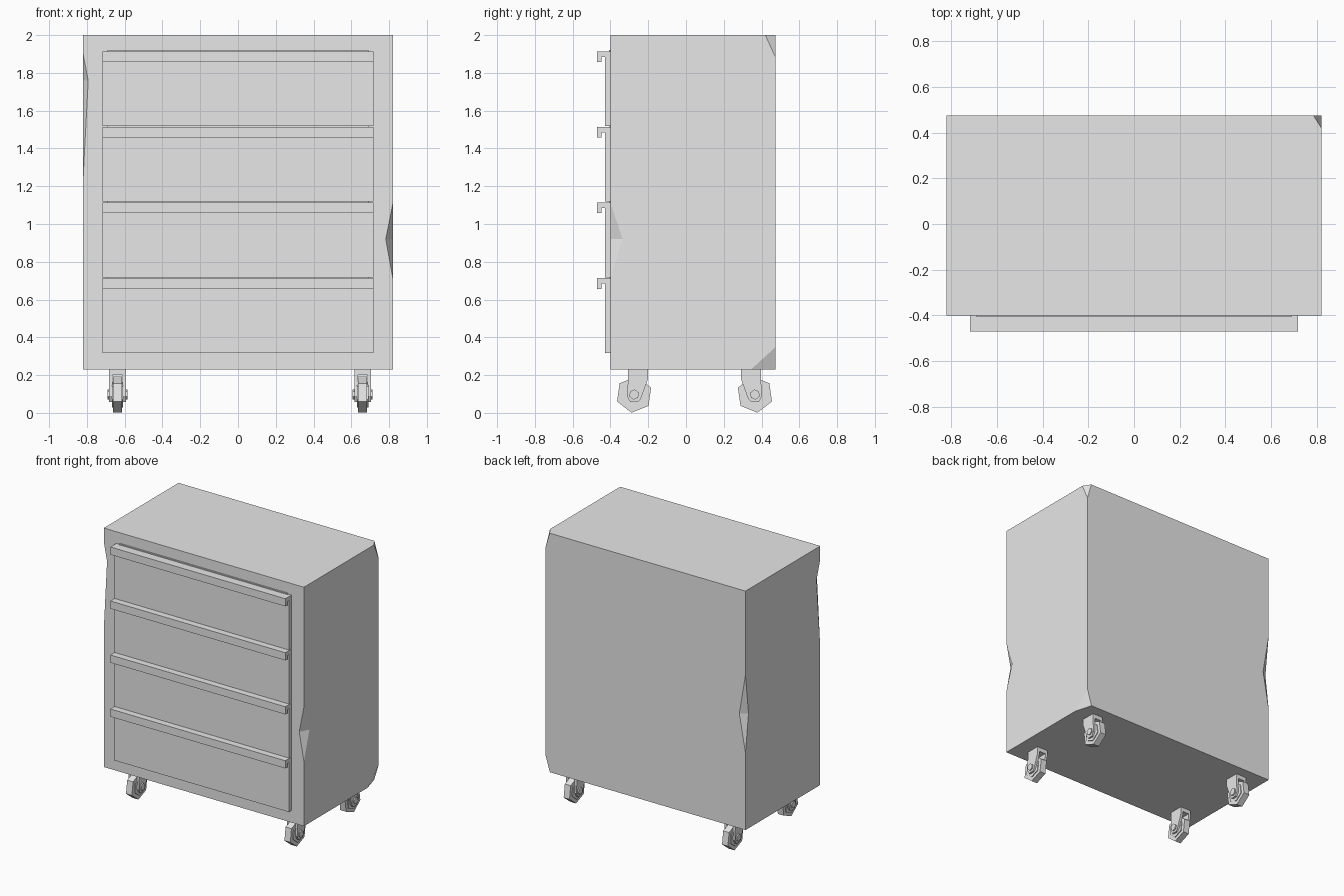
import bpy, bmesh, math

if "Cube" in bpy.data.objects:
    bpy.data.objects.remove(bpy.data.objects["Cube"], do_unlink=True)

GREY = (0.8, 0.8, 0.8, 1.0)
metal = bpy.data.materials.new("grey_metal")
metal.use_nodes = True
metal.diffuse_color = GREY
next(n for n in metal.node_tree.nodes
     if n.type == 'BSDF_PRINCIPLED').inputs["Base Color"].default_value = GREY


def build(name, polygons):
    """Make one flat-shaded object from a list of polygons."""
    bm = bmesh.new()
    for poly in polygons:
        bm.faces.new([bm.verts.new(p) for p in poly])
    bmesh.ops.remove_doubles(bm, verts=bm.verts, dist=0.0001)
    bmesh.ops.recalc_face_normals(bm, faces=bm.faces)
    mesh = bpy.data.meshes.new(name)
    bm.to_mesh(mesh)
    bm.free()
    mesh.materials.append(metal)
    obj = bpy.data.objects.new(name, mesh)
    bpy.context.collection.objects.link(obj)
    return obj


def prism(profile, x0, x1):
    """Polygons of a (y, z) profile extruded along x."""
    a = [(x0, y, z) for y, z in profile]
    b = [(x1, y, z) for y, z in profile]
    n = len(profile)
    sides = [(a[i], a[(i + 1) % n], b[(i + 1) % n], b[i]) for i in range(n)]
    return [a, b] + sides


def hexagon(cy, cz, radius, turn):
    angles = [math.radians(turn + 60 * i) for i in range(6)]
    return [(cy + radius * math.cos(a), cz + radius * math.sin(a)) for a in angles]


# Cabinet shell: each upright edge is dented or has its end corners knocked off
W, FRONT, BACK, LOW, TOP = 0.82, -0.40, 0.475, 0.23, 2.0


def dented_edge(x, y, z_low, z_mid, z_top, dx, dy):
    in_x = x - math.copysign(dx, x)
    in_y = y - math.copysign(dy, y)
    low, top = (x, y, z_low), (x, y, z_top)
    wide, side = (in_x, y, z_mid), (x, in_y, z_mid)
    ends = [(x, y, LOW)], [(x, y, TOP)]
    return (ends[0] + [low, wide, top] + ends[1],
            ends[0] + [low, side, top] + ends[1],
            [(low, wide, side), (top, wide, side)])


def clipped_edge(x, y, bottom_cut, top_cut):
    (bx, by, bz), (tx, ty, tz) = bottom_cut, top_cut
    low, top = (x, y, LOW + bz), (x, y, TOP - tz)
    wide = [(x - bx, y, LOW), low, top, (x - tx, y, TOP)]
    side = [(x, y - by, LOW), low, top, (x, y - ty, TOP)]
    return wide, side, [(wide[0], low, side[0]), (wide[3], top, side[3])]


front_right = dented_edge(-W, FRONT, 1.24, 1.76, 1.90, 0.027, 0.045)
front_left = dented_edge(W, FRONT, 0.71, 0.92, 1.11, 0.038, 0.065)
back_right = dented_edge(-W, BACK, 0.80, 1.08, 1.38, 0.05, 0.035)
back_left = clipped_edge(W, BACK, (0.037, 0.13, 0.12), (0.035, 0.055, 0.12))

faces = [front_right[0] + front_left[0][::-1],
         back_right[0] + back_left[0][::-1],
         front_right[1] + back_right[1][::-1],
         front_left[1] + back_left[1][::-1]]
for end in (0, -1):
    faces.append([front_right[0][end], front_left[0][end], back_left[1][end],
                  back_left[0][end], back_right[0][end]])
for edge in (front_right, front_left, back_right, back_left):
    faces += edge[2]
build("cabinet_shell", faces)

# Thin rail plate behind the drawers
rail = [(FRONT + 0.005, 0.33), (FRONT + 0.005, 1.922), (-0.408, 1.922), (-0.408, 0.33)]
build("drawer_rail", prism(rail, -0.69, 0.69))

# Four drawer fronts, each with a hooked full-width pull
for i in range(4):
    top = 1.914 - 0.4 * i
    profile = [(-0.40, top), (-0.47, top), (-0.47, top - 0.057),
               (-0.447, top - 0.057), (-0.447, top - 0.03), (-0.428, top - 0.03),
               (-0.428, top - 0.396), (-0.40, top - 0.396)]
    build(f"drawer_{i + 1}", prism(profile, -0.717, 0.717))

# Casters: forked bracket, six-sided wheel, hub and axle bolt
AXLE = 0.097
for side, cx in (("right", -0.638), ("left", 0.66)):
    for place, cy, out in (("front", -0.275, -1), ("back", 0.365, 1)):
        def flip(points):
            return [(cy - out * y, z) for y, z in points]

        tag = f"{place}_{side}"
        arm = flip([(-0.032, LOW), (0.074, LOW), (0.074, 0.18), (0.036, 0.075),
                    (0.02, 0.057), (-0.02, 0.057), (-0.038, 0.09), (-0.032, 0.17)])
        crown = flip([(-0.032, LOW), (0.074, LOW), (0.074, 0.2), (-0.032, 0.2)])
        for k, s in enumerate((-1, 1)):
            build(f"{tag}_fork_arm_{k + 1}", prism(arm, cx + s * 0.026, cx + s * 0.044))
        build(f"{tag}_fork_crown", prism(crown, cx - 0.026, cx + 0.026))
        parts = (("wheel", 0.097, 0.024), ("hub", 0.068, 0.03), ("axle_bolt", 0.027, 0.053))
        for part, radius, half in parts:
            ring = flip(hexagon(0, AXLE, radius, -98))
            build(f"{tag}_{part}", prism(ring, cx - half, cx + half))
